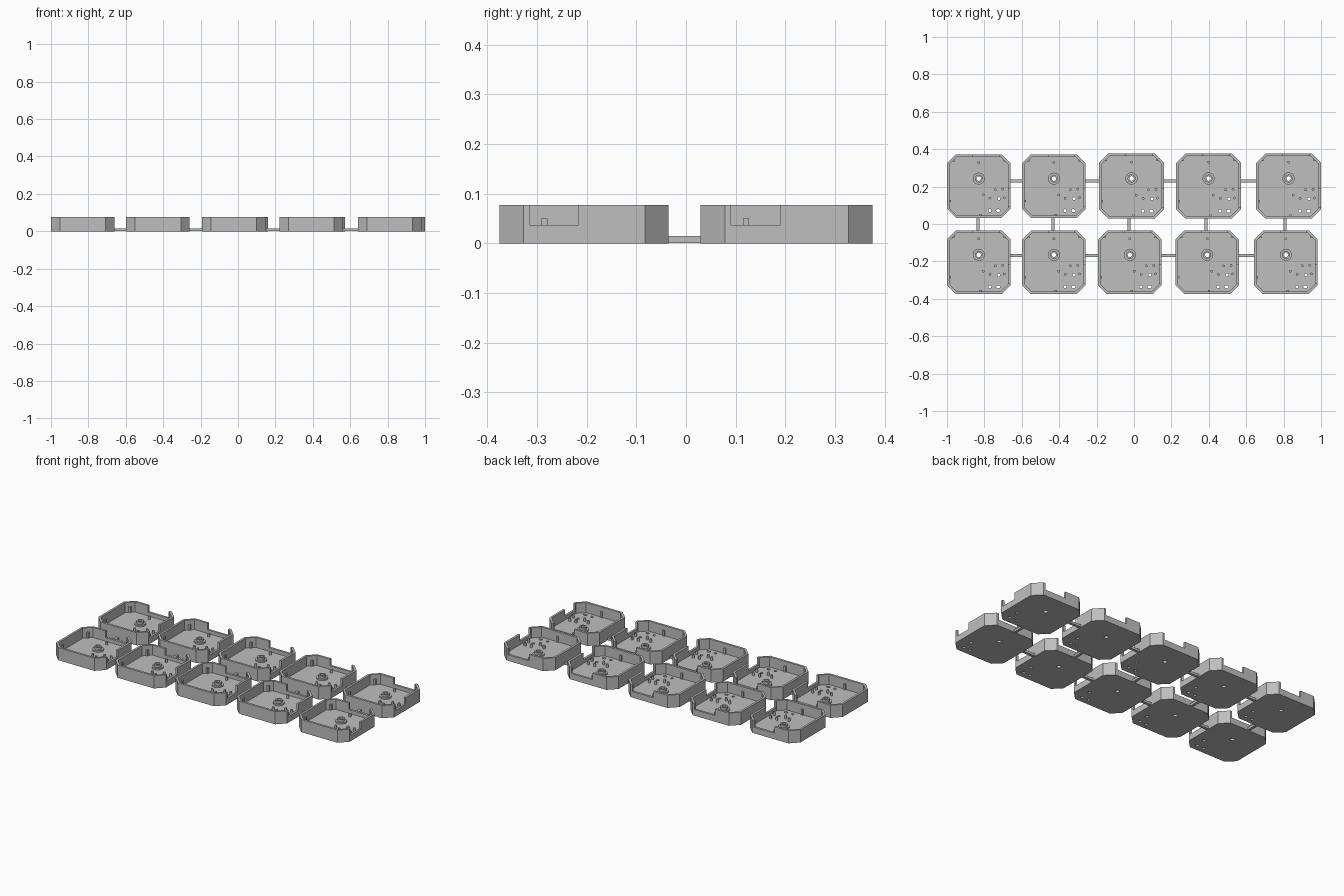
import bpy, bmesh, math
from mathutils import Matrix

cube = bpy.data.objects.get("Cube")
if cube:
    bpy.data.objects.remove(cube, do_unlink=True)

grey = bpy.data.materials.new("plain_grey")
grey.use_nodes = True
colour = (0.52, 0.52, 0.52, 1)
grey.diffuse_color = colour
grey.node_tree.nodes["Principled BSDF"].inputs["Base Color"].default_value = colour

SIDE, HEIGHT, FLOOR, WALL, CHAMFER = 0.34, 0.077, 0.015, 0.013, 0.048
SEGMENTS = 24


def link(name, mesh, place=(0, 0, 0), scale=1):
    obj = bpy.data.objects.new(name, mesh)
    bpy.context.collection.objects.link(obj)
    obj.location = place
    obj.scale = (scale, scale, 1)
    return obj


def finish(bm, name):
    bmesh.ops.recalc_face_normals(bm, faces=bm.faces)
    mesh = bpy.data.meshes.new(name)
    bm.to_mesh(mesh)
    bm.free()
    mesh.materials.append(grey)
    return mesh


def add_box(bm, x0, x1, y0, y1, z0, z1):
    m = Matrix.Translation(((x0 + x1) / 2, (y0 + y1) / 2, (z0 + z1) / 2))
    bmesh.ops.create_cube(bm, size=1, matrix=m @ Matrix.Diagonal((x1 - x0, y1 - y0, z1 - z0, 1)))


def add_cylinder(bm, x, y, radius, z0, z1, stretch=1):
    m = Matrix.Translation((x, y, (z0 + z1) / 2)) @ Matrix.Diagonal((stretch, 1, 1, 1))
    bmesh.ops.create_cone(bm, cap_ends=True, segments=SEGMENTS, radius1=radius,
                          radius2=radius, depth=z1 - z0, matrix=m)


def add_octagon(bm, half, chamfer, z0, z1):
    k = half - chamfer
    ring = [(half, -k), (half, k), (k, half), (-k, half),
            (-half, k), (-half, -k), (-k, -half), (k, -half)]
    face = bm.faces.new([bm.verts.new((x, y, z0)) for x, y in ring])
    top = bmesh.ops.extrude_face_region(bm, geom=[face])["geom"]
    bmesh.ops.translate(bm, vec=(0, 0, z1 - z0),
                        verts=[v for v in top if isinstance(v, bmesh.types.BMVert)])


# Tray: chamfered block, hollowed, with wall notches and floor holes
half = SIDE / 2
post_y = 0.04
bm = bmesh.new()
add_octagon(bm, half, CHAMFER, 0, HEIGHT)
block = link("tray_block", finish(bm, "tray_block"))

cutters = []
bm = bmesh.new()
add_octagon(bm, half - WALL, CHAMFER - WALL * 0.58, FLOOR, HEIGHT + 0.05)
cutters.append(bm)
bm = bmesh.new()
add_box(bm, half - 0.03, half + 0.03, -0.11, -0.012, 0.037, 0.1)
add_box(bm, -0.03, 0.11, half - 0.03, half + 0.03, 0.037, 0.1)
cutters.append(bm)
bm = bmesh.new()
add_cylinder(bm, 0, post_y, 0.012, -0.02, 0.05)
for x, y, stretch in [(0.059, -0.131, 1), (0.104, -0.131, 1.4), (0.107, -0.067, 1)]:
    add_cylinder(bm, x, y, 0.008, -0.02, 0.05, stretch)
cutters.append(bm)

cutter_objects = []
for i, bm in enumerate(cutters):
    cutter = link(f"tray_cutter_{i}", finish(bm, "tray_cutter"))
    cutter.hide_render = True
    cutter_objects.append(cutter)
    mod = block.modifiers.new("cut", 'BOOLEAN')
    mod.operation, mod.solver, mod.object = 'DIFFERENCE', 'EXACT', cutter
bpy.context.view_layer.update()
tray_mesh = bpy.data.meshes.new_from_object(block.evaluated_get(bpy.context.evaluated_depsgraph_get()))
tray_mesh.name = "tray"
tray_mesh.materials.clear()
tray_mesh.materials.append(grey)
for obj in [block] + cutter_objects:
    bpy.data.objects.remove(obj, do_unlink=True)

# Hollow stepped post, lathed
profile = [(0.012, FLOOR), (0.032, FLOOR), (0.032, 0.024), (0.021, 0.024), (0.021, 0.038), (0.012, 0.038)]
bm = bmesh.new()
rings = []
for i in range(SEGMENTS):
    a = math.tau * i / SEGMENTS
    rings.append([bm.verts.new((r * math.cos(a), r * math.sin(a) + post_y, z)) for r, z in profile])
for i, ring in enumerate(rings):
    after = rings[(i + 1) % SEGMENTS]
    for j in range(len(profile)):
        k = (j + 1) % len(profile)
        bm.faces.new((ring[j], after[j], after[k], ring[k]))
post_mesh = finish(bm, "centre_post")

# Round locating pins on the floor
bm = bmesh.new()
for x, y in [(0, 0.126), (0.024, -0.047), (0.088, -0.019), (0.128, -0.016),
             (0.06, -0.064), (0.136, -0.062)]:
    add_cylinder(bm, x, y, 0.007, FLOOR, 0.034)
pin_mesh = finish(bm, "floor_pins")

# Small nubs against the walls
bm = bmesh.new()
for x, y in [(0.01, -0.155), (-0.155, -0.08), (-0.137, 0.137), (0.137, 0.137)]:
    add_box(bm, x - 0.006, x + 0.006, y - 0.006, y + 0.006, FLOOR, 0.05)
nub_mesh = finish(bm, "wall_nubs")

for mesh in (tray_mesh, post_mesh, pin_mesh):
    mesh.shade_smooth()
    mesh.set_sharp_from_angle(angle=math.radians(30))

# Two rows of trays; the last three at the back are a little larger
rows = {
    "front": (-0.205, -0.168, [(-0.83, 1), (-0.428, 1), (-0.022, 1), (0.391, 1), (0.812, 1)]),
    "back": (0.2025, 0.23, [(-0.83, 1), (-0.428, 1), (-0.013, 1.02), (0.399, 1.02), (0.8266, 1.02)]),
}
for row, (y, strip_y, trays) in rows.items():
    for i, (x, scale) in enumerate(trays):
        for part in (tray_mesh, post_mesh, pin_mesh, nub_mesh):
            link(f"{row}_{part.name}_{i + 1}", part, (x, y, 0), scale)
    # Strips joining neighbours in the row
    for i, ((xa, sa), (xb, sb)) in enumerate(zip(trays, trays[1:])):
        bm = bmesh.new()
        add_box(bm, xa + half * sa - 0.005, xb - half * sb + 0.005,
                strip_y - 0.008, strip_y + 0.008, 0.0005, FLOOR)
        link(f"{row}_strip_{i + 1}", finish(bm, "row_strip"))

# Strips joining the two rows
for i, (x, scale) in enumerate(rows["front"][2]):
    bm = bmesh.new()
    add_box(bm, x - 0.013, x + 0.003, -0.04, 0.038, 0.0005, FLOOR)
    link(f"cross_strip_{i + 1}", finish(bm, "cross_strip"))
